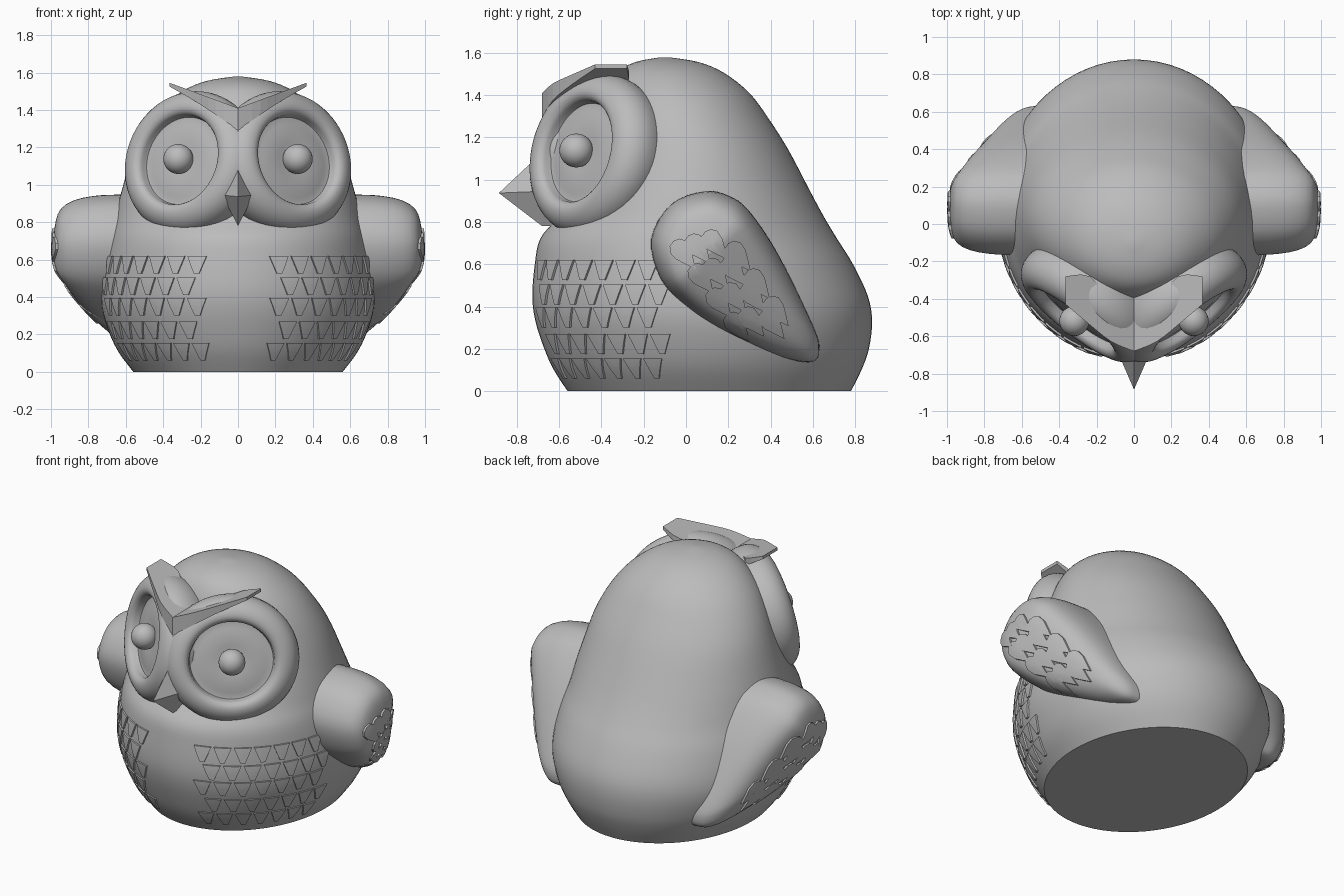
import bpy, bmesh, math
from mathutils import Vector
from mathutils.bvhtree import BVHTree

if "Cube" in bpy.data.objects:
    bpy.data.objects.remove(bpy.data.objects["Cube"])

grey = bpy.data.materials.new("grey")
grey.diffuse_color = (0.5, 0.5, 0.5, 1)
grey.use_nodes = True
grey.node_tree.nodes["Principled BSDF"].inputs["Base Color"].default_value = grey.diffuse_color


def finish(name, bm, smooth=True):
    bmesh.ops.remove_doubles(bm, verts=bm.verts, dist=1e-5)
    bmesh.ops.recalc_face_normals(bm, faces=bm.faces)
    mesh = bpy.data.meshes.new(name)
    bm.to_mesh(mesh)
    bm.free()
    ob = bpy.data.objects.new(name, mesh)
    bpy.context.collection.objects.link(ob)
    mesh.materials.append(grey)
    if smooth:
        bpy.ops.object.select_all(action='DESELECT')
        ob.select_set(True)
        bpy.context.view_layer.objects.active = ob
        bpy.ops.object.shade_smooth_by_angle(angle=math.radians(35))
    return ob


def spline(pts, n, closed=False):
    """Catmull-Rom through tuples, n steps per span."""
    out, c = [], len(pts)
    pick = (lambda i: pts[i % c]) if closed else (lambda i: pts[max(0, min(c - 1, i))])
    for i in range(c if closed else c - 1):
        for k in range(n):
            t = k / n
            out.append(tuple(
                0.5 * (2 * b + (d - a) * t + (2 * a - 5 * b + 4 * d - e) * t * t
                       + (3 * b - a - 3 * d + e) * t ** 3)
                for a, b, d, e in zip(pick(i - 1), pick(i), pick(i + 1), pick(i + 2))))
    return out if closed else out + [pts[-1]]


def loft(bm, rings, caps=True):
    rows = [[bm.verts.new(p) for p in r] for r in rings]
    n = len(rows[0])
    for a, b in zip(rows, rows[1:]):
        for i in range(n):
            j = (i + 1) % n
            bm.faces.new((a[i], a[j], b[j], b[i]))
    if caps:
        bm.faces.new(rows[0])
        bm.faces.new(rows[-1])


def tree_of(ob):
    me = ob.data
    return BVHTree.FromPolygons([v.co for v in me.vertices], [p.vertices[:] for p in me.polygons])


def plate(bm, tree, outline, ray, height):
    """Raised plate whose outline is projected on a surface."""
    cu = sum(p[0] for p in outline) / len(outline)
    cv = sum(p[1] for p in outline) / len(outline)
    rings = []
    for s, h in ((1, -0.02), (1, height), (0.55, height), (0.05, height)):
        ring = []
        for u, v in outline:
            o, d = ray(cu + (u - cu) * s, cv + (v - cv) * s)
            hit = tree.ray_cast(o, d)[0]
            if hit is None:
                return
            ring.append(hit - d * h)
        rings.append(ring)
    loft(bm, rings)


# body: rows of height, front y, back y, half width
body_rows = [
    (0, -.56, .78, .56), (.1, -.625, .83, .635), (.2, -.67, .865, .685),
    (.33, -.712, .88, .725), (.45, -.727, .86, .73), (.6, -.715, .79, .712),
    (.72, -.69, .715, .685), (.82, -.61, .655, .66), (.94, -.54, .59, .63),
    (1.14, -.45, .485, .57), (1.29, -.42, .39, .50), (1.41, -.39, .30, .41),
    (1.505, -.33, .18, .29), (1.556, -.24, .06, .165), (1.579, -.12, -.08, .02)]
rings = []
for z, f, b, w in spline(body_rows, 4):
    rings.append([(w * math.sin(a), (f + b) / 2 - (b - f) / 2 * math.cos(a), z)
                  for a in (2 * math.pi * i / 72 for i in range(72))])
bm = bmesh.new()
loft(bm, rings)
body = finish("body", bm)
body_tree = tree_of(body)

# eyes: turned discs with a rounded rim, plus a ball pupil
eye_profile = [(.22, -.32), (.32, -.18), (.375, -.08), (.39, 0), (.38, .055), (.355, .095),
               (.32, .12), (.285, .128), (.26, .12), (.245, .1), (.238, .065),
               (.2, .068), (.13, .075), (.06, .07), (.001, .07)]
normal = Vector((.6, -.77, .2)).normalized()
across = Vector((0, 0, 1)).cross(normal).normalized()
up = normal.cross(across)
centre = Vector((.25, -.43, 1.115))
for side, label in ((1, "left"), (-1, "right")):
    flip = lambda p: Vector((side * p.x, p.y, p.z))
    bm = bmesh.new()
    loft(bm, [[flip(centre + normal * h + across * (1.05 * r * math.cos(a)) + up * (r * math.sin(a)))
               for a in (2 * math.pi * i / 64 for i in range(64))]
              for r, h in spline(eye_profile, 2)])
    finish(label + "_eye_disc", bm)
    bm = bmesh.new()
    bmesh.ops.create_uvsphere(bm, u_segments=32, v_segments=16, radius=.08)
    bmesh.ops.translate(bm, verts=bm.verts, vec=flip(centre + normal * .115))
    finish(label + "_pupil", bm)

# beak: four-sided pyramid
bm = bmesh.new()
tip = bm.verts.new((0, -.885, .937))
base = [bm.verts.new(p) for p in ((0, -.69, 1.12), (.085, -.69, .945), (0, -.68, .78), (-.085, -.69, .945))]
root = [bm.verts.new((v.co.x, -.52, v.co.z)) for v in base]
for i in range(4):
    j = (i + 1) % 4
    bm.faces.new((tip, base[i], base[j]))
    bm.faces.new((base[i], root[i], root[j], base[j]))
bm.faces.new(root)
finish("beak", bm, False)

# brow: swept chevron; rows of x, front y, back y, top z, bottom z
brow_rows = [(0, -.68, -.49, 1.41, 1.29), (.12, -.63, -.42, 1.455, 1.375),
             (.235, -.54, -.28, 1.497, 1.45), (.365, -.43, -.28, 1.545, 1.525)]
half = spline(brow_rows, 3)
rows = [(-r[0],) + r[1:] for r in reversed(half[1:])] + half
bm = bmesh.new()
loft(bm, [[(x, f, t), (x, b, t), (x, b, l), (x, f, l)] for x, f, b, t, l in rows])
finish("brow", bm, False)

# wings: teardrop outline in y, z, lofted outward with a rounded edge
wing_outline = spline([(.085, .945), (-.07, .885), (-.165, .72), (-.12, .53), (.0, .4), (.155, .29),
                       (.34, .2), (.49, .15), (.6, .14), (.63, .2), (.6, .31), (.44, .64), (.3, .85),
                       (.2, .925)], 4, True)
cy, cz = .1, .64
layers = spline([(1, 0), (1, .42), (.975, .63), (.9, .81), (.76, .93), (.55, .98), (.28, 1), (.01, 1)], 2)


def feather(y, z, length, width):
    """Petal outline with the round end up front, the point down the wing."""
    ax, az = .62, -.78
    pts = [(0, 0), (.05, .3), (.2, .5), (.45, .46), (.75, .22), (1, .0),
           (.75, -.22), (.45, -.46), (.2, -.5), (.05, -.3)]
    return [(y + ax * u * length - az * v * width, z + az * u * length + ax * v * width) for u, v in pts]


# feather rows: first y, first z, count, step y, step z
feather_rows = [(-.06, .71, 4, .085, -.115), (.01, .735, 4, .085, -.115),
                (.09, .755, 4, .09, -.125), (.2, .70, 3, .09, -.13)]
for side, label in ((1, "left"), (-1, "right")):
    bm = bmesh.new()
    rings = []
    for s, d in layers:
        ring = []
        for y, z in wing_outline:
            y, z = cy + (y - cy) * s, cz + (z - cz) * s
            along = max(0, (y - cy) * .69 - (z - cz) * .72)
            ring.append((side * (.43 + (.555 - .45 * along) * d), y, z))
        rings.append(ring)
    loft(bm, rings)
    wing = finish(label + "_wing", bm)
    wing_tree = tree_of(wing)
    bm = bmesh.new()
    for y, z, count, dy, dz in feather_rows:
        for k in range(count):
            plate(bm, wing_tree, feather(y + dy * k, z + dz * k, .17, .095),
                  lambda u, v: (Vector((side * 2, u, v)), Vector((-side, 0, 0))), .013)
    finish(label + "_wing_feathers", bm)

    # chest feathers: rows of small downward wedges around the belly
    bm = bmesh.new()
    for row, top in enumerate((.62, .505, .395, .27, .155)):
        for k in range(7):
            a = .28 + .155 * k + (.075 if row % 2 else 0)
            wedge = [(a - .068, top), (a, top), (a + .068, top), (a + .042, top - .05),
                     (a + .018, top - .095), (a - .018, top - .095), (a - .042, top - .05)]
            plate(bm, body_tree, wedge,
                  lambda u, v: (Vector((side * 2 * math.sin(u), .08 - 2 * math.cos(u), v)),
                                Vector((-side * math.sin(u), math.cos(u), 0))), .011)
    finish(label + "_chest_feathers", bm)
